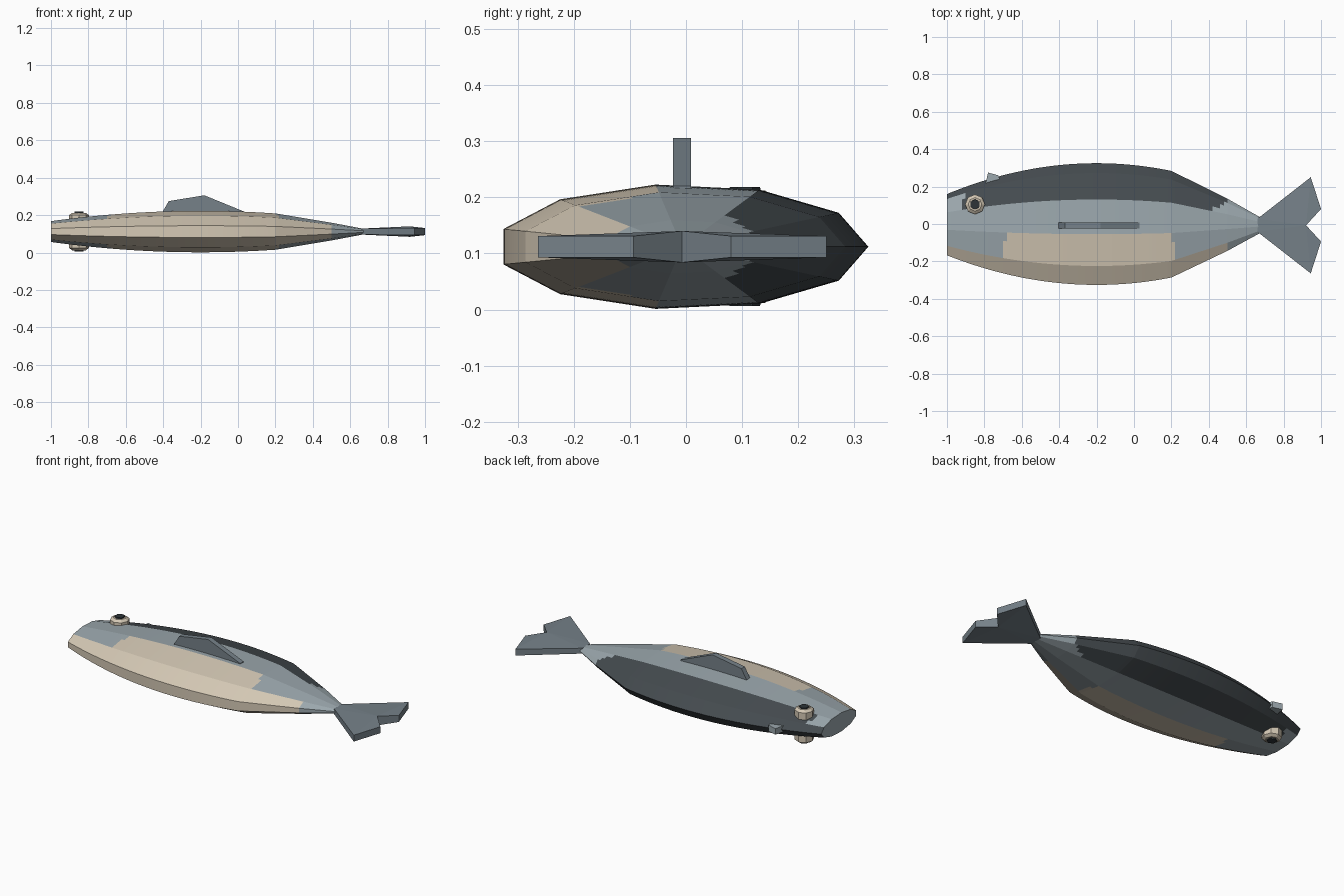
import bpy, bmesh, math
from mathutils import Vector

cube = bpy.data.objects.get("Cube")
if cube:
    bpy.data.objects.remove(cube)

MID_Y, MID_Z = -0.007, 0.112


def material(name, rgb):
    m = bpy.data.materials.new(name)
    m.use_nodes = True
    m.diffuse_color = (*rgb, 1)
    m.node_tree.nodes["Principled BSDF"].inputs["Base Color"].default_value = (*rgb, 1)
    return m


grey = material("silver grey", (0.33, 0.39, 0.42))
cream = material("belly cream", (0.66, 0.58, 0.46))
dark = material("dark back", (0.06, 0.072, 0.08))
fin_grey = material("fin grey", (0.18, 0.22, 0.25))
black = material("pupil black", (0.026, 0.034, 0.039))


def finish(name, bm, *mats):
    bmesh.ops.recalc_face_normals(bm, faces=bm.faces[:])
    me = bpy.data.meshes.new(name)
    bm.to_mesh(me)
    bm.free()
    for m in mats:
        me.materials.append(m)
    ob = bpy.data.objects.new(name, me)
    bpy.context.collection.objects.link(ob)
    return ob


def slab(name, pts, halves, place, mat, caps=None):
    """Flat outline given thickness; place(u, v, w) maps it into space."""
    bm = bmesh.new()
    n = len(pts)
    sides = [[bm.verts.new(place(u, v, s * h)) for (u, v), h in zip(pts, halves)]
             for s in (1, -1)]
    for ring in sides:
        for cap in caps or [range(n)]:
            bm.faces.new([ring[i] for i in cap])
    for i in range(n):
        j = (i + 1) % n
        bm.faces.new((sides[0][i], sides[0][j], sides[1][j], sides[1][i]))
    return finish(name, bm, mat)


# Body: eleven-sided flattened hull, with finer strips for the colour patches
SIDES, STRIPS, STEP = 11, 3, 0.02


def radius(x):
    if x <= 0.2:
        return 0.332 - 0.165 * ((x + 0.2) / 0.8) ** 2
    if x <= 0.5:
        return 0.291 + (0.142 - 0.291) * (x - 0.2) / 0.3
    return 0.142 + (0.04 - 0.142) * (x - 0.5) / 0.18


def corner(k):
    a = math.tau * k / SIDES
    return Vector((0, math.cos(a), 0.337 * math.sin(a)))


def patch(x, facet, t):
    """Colour slot from place along the body, facet from the back, and t across it."""
    if facet == 0:
        return 2 if x < 0.5 else 0
    if facet == 1:
        return 2 if -0.9 - 0.03 * t < x < 0.5 - 0.1 * t else 0
    if facet == 3:
        inset = 0.02 if t < 0.3 else 0
        return 1 if -0.7 + inset < x < 0.21 - inset else 0
    return 1 if facet >= 4 and x < 0.51 else 0


bm = bmesh.new()
section = [corner(k).lerp(corner(k + 1), s / STRIPS)
           for k in range(SIDES) for s in range(STRIPS)]
xs = [-1 + STEP * i for i in range(85)]
rings = [[bm.verts.new(Vector((x, MID_Y, MID_Z)) + p * radius(x)) for p in section]
         for x in xs]
n = len(section)
for i in range(len(xs) - 1):
    for j in range(n):
        j2 = (j + 1) % n
        f = bm.faces.new((rings[i][j], rings[i][j2], rings[i + 1][j2], rings[i + 1][j]))
        k, t = j // STRIPS, (j % STRIPS + 0.5) / STRIPS
        if k > SIDES // 2:
            k, t = SIDES - 1 - k, 1 - t
        f.material_index = patch(xs[i] + STEP / 2, k, t)
bm.faces.new(rings[0])
bm.faces.new(rings[-1])
finish("body", bm, grey, cream, dark)

# Forked tail, thickest at the notch
half_tail = [(0.66, 0.035), (0.945, 0.257), (1.0, 0.087)]
tail = half_tail + [(0.92, 0)] + [(x, -y) for x, y in reversed(half_tail)]
slab("tail_fin", tail, [0.016, 0.019, 0.019, 0.028, 0.019, 0.019, 0.016],
     lambda u, v, w: (u, MID_Y + v, MID_Z + w), fin_grey,
     [(0, 1, 3), (1, 2, 3), (0, 3, 6), (3, 4, 5), (3, 5, 6)])

# Upright side fin
slab("side_fin", [(-0.42, 0.19), (-0.37, 0.275), (-0.18, 0.306), (0.03, 0.22), (0.03, 0.19)],
     [0.016] * 5, lambda u, v, w: (u, MID_Y + w, v), fin_grey)

# Small fin on the back edge
slab("back_fin", [(-0.80, 0.19), (-0.78, 0.275), (-0.725, 0.26), (-0.71, 0.21)],
     [0.018] * 4, lambda u, v, w: (u, v, MID_Z + w), grey)


# Eyes: short eight-sided rim with a raised six-sided pupil, on both sides
def disc(name, sides, r_low, r_top, low, high, sign, mat):
    bm = bmesh.new()
    bmesh.ops.create_cone(bm, cap_ends=True, segments=sides, radius1=r_low, radius2=r_top,
                          depth=high - low)
    for v in bm.verts:
        v.co = Vector((-0.85 + v.co.x, 0.105 + v.co.y,
                       MID_Z + sign * (v.co.z + (low + high) / 2)))
    return finish(name, bm, mat)


for side, sign in (("upper", 1), ("lower", -1)):
    disc(side + "_eye_base", 8, 0.053, 0.053, 0.03, 0.088, sign, cream)
    disc(side + "_eye_rim", 8, 0.053, 0.036, 0.088, 0.1, sign, cream)
    disc(side + "_pupil", 6, 0.03, 0.027, 0.09, 0.106, sign, black)
